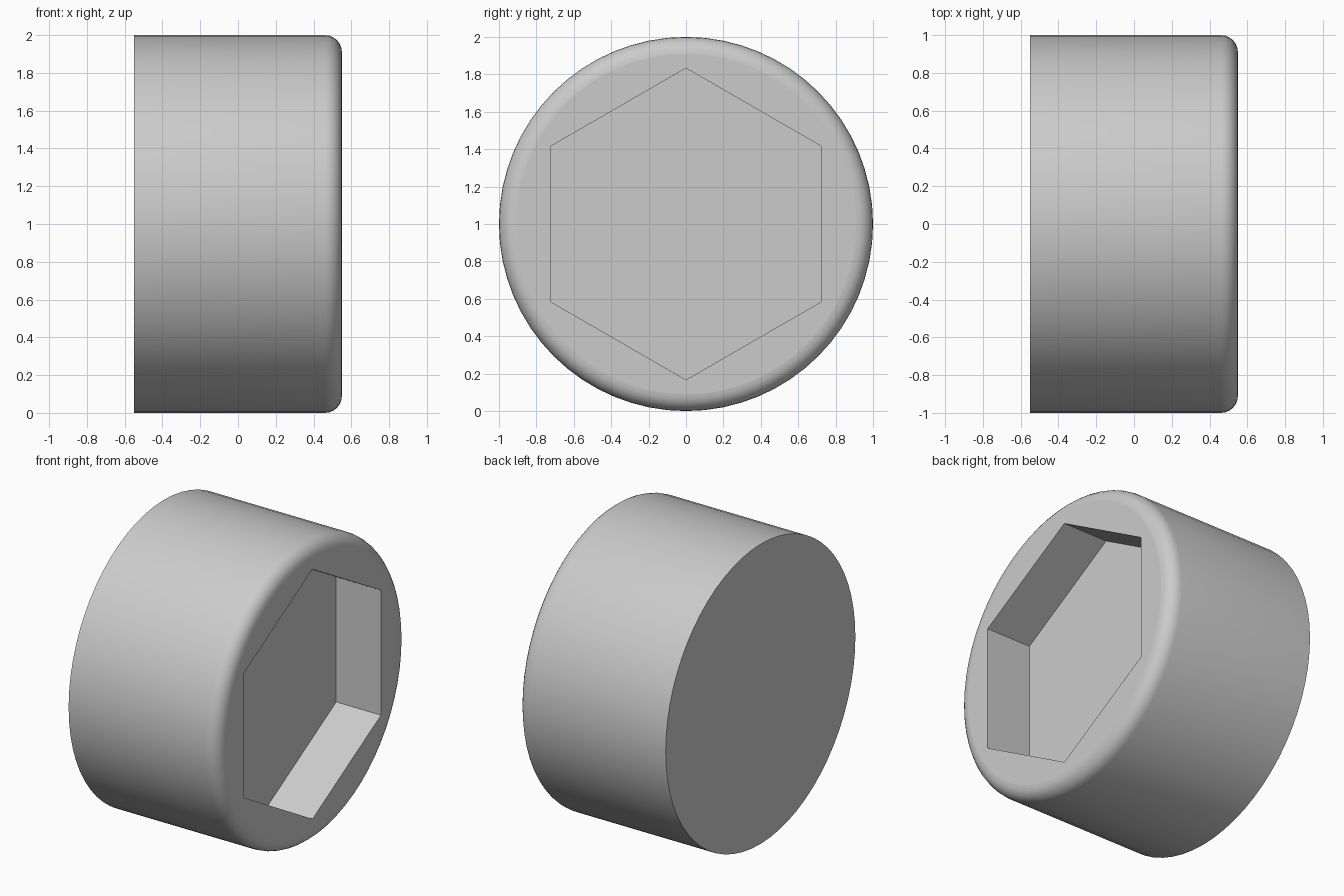
import bpy, bmesh, math
from mathutils import Matrix

cube = bpy.data.objects.get("Cube")
if cube:
    bpy.data.objects.remove(cube, do_unlink=True)

RADIUS, HALF_LENGTH, FILLET, FILLET_STEPS = 1.0, 0.55, 0.09, 6
HEX_RADIUS, HEX_DEPTH = 0.833, 0.33

grey = bpy.data.materials.new("plain grey")
grey.use_nodes = True
colour = (0.6, 0.6, 0.6, 1)
grey.diffuse_color = colour
grey.node_tree.nodes["Principled BSDF"].inputs["Base Color"].default_value = colour


def lathe(name, profile, sides):
    """Turn (x, radius) points about the x axis, with a corner at the top and closed ends."""
    bm = bmesh.new()
    rings = []
    for x, radius in profile:
        angles = [2 * math.pi * i / sides for i in range(sides)]
        rings.append([bm.verts.new((x, radius * math.sin(a), radius * math.cos(a)))
                      for a in angles])
    for low, high in zip(rings, rings[1:]):
        for i in range(sides):
            j = (i + 1) % sides
            bm.faces.new((low[i], low[j], high[j], high[i]))
    bm.faces.new(rings[0])
    bm.faces.new(rings[-1])
    bmesh.ops.recalc_face_normals(bm, faces=bm.faces)
    bm.transform(Matrix.Translation((0, 0, RADIUS)))
    mesh = bpy.data.meshes.new(name)
    bm.to_mesh(mesh)
    bm.free()
    mesh.materials.append(grey)
    obj = bpy.data.objects.new(name, mesh)
    bpy.context.collection.objects.link(obj)
    return obj


# Round head: flat back, straight barrel, rounded front rim
profile = [(-HALF_LENGTH, RADIUS)]
for step in range(FILLET_STEPS + 1):
    a = math.pi / 2 * step / FILLET_STEPS
    profile.append((HALF_LENGTH - FILLET * (1 - math.sin(a)),
                    RADIUS - FILLET * (1 - math.cos(a))))
head = lathe("socket_head", profile, 64)

# Hexagonal recess in the +x end
cutter = lathe("hex_recess_cutter", [(HALF_LENGTH - HEX_DEPTH, HEX_RADIUS),
                                     (HALF_LENGTH + HEX_DEPTH, HEX_RADIUS)], 6)
cutter.hide_render = True
cut = head.modifiers.new("hex recess", 'BOOLEAN')
cut.operation = 'DIFFERENCE'
cut.solver = 'EXACT'
cut.object = cutter
bpy.context.view_layer.objects.active = head
head.select_set(True)
bpy.ops.object.modifier_apply(modifier=cut.name)
bpy.data.objects.remove(cutter, do_unlink=True)

# Smooth barrel and rim, flat end faces
bpy.ops.object.shade_smooth_by_angle(angle=math.radians(30))
for face in head.data.polygons:
    if abs(face.normal.x) > 0.999:
        face.use_smooth = False
